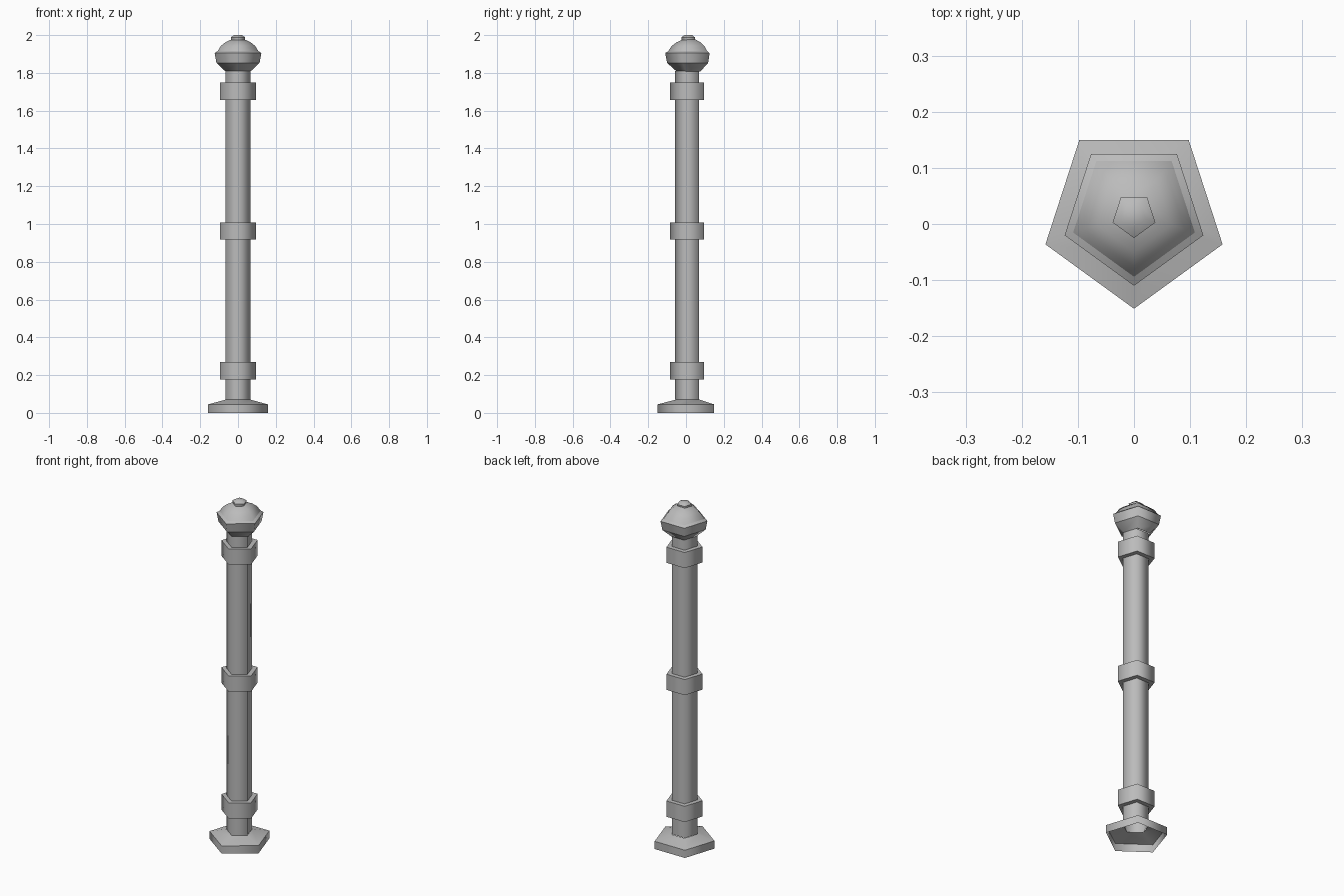
import bpy
import bmesh
import math

SIDES = 5

cube = bpy.data.objects.get("Cube")
if cube:
    bpy.data.objects.remove(cube, do_unlink=True)

# Single grey metal colour
grey = bpy.data.materials.new("grey_metal")
grey.use_nodes = True
colour = (0.5, 0.5, 0.5, 1)
grey.diffuse_color = colour
grey.node_tree.nodes["Principled BSDF"].inputs["Base Color"].default_value = colour


def lathe(name, profile, centre_y=0.015, cap_top=False, soft=()):
    """Five-sided turned part from (radius, height) pairs, point to the front.
    Horizontal rims are sharp unless their index is listed in soft."""
    bm = bmesh.new()
    rings = []
    for radius, z in profile:
        angles = [math.tau * i / SIDES - math.pi / 2 for i in range(SIDES)]
        rings.append([bm.verts.new((radius * math.cos(a),
                                    centre_y + radius * math.sin(a), z))
                      for a in angles])
    for low, high in zip(rings, rings[1:]):
        for i in range(SIDES):
            j = (i + 1) % SIDES
            bm.faces.new((low[i], low[j], high[j], high[i]))
    if cap_top:
        bm.faces.new(rings[-1])
    for face in bm.faces:
        face.smooth = True
    for index, ring in enumerate(rings):
        for i in range(SIDES):
            edge = bm.edges.get((ring[i], ring[(i + 1) % SIDES]))
            edge.smooth = index in soft
    mesh = bpy.data.meshes.new(name)
    bm.to_mesh(mesh)
    bm.free()
    mesh.materials.append(grey)
    obj = bpy.data.objects.new(name, mesh)
    bpy.context.collection.objects.link(obj)
    return obj


SHAFT = 0.07
BAND = 0.1

# Hollow foot and open tube
lathe("base", [(0.166, 0), (0.166, 0.045), (SHAFT, 0.07)])
lathe("shaft", [(SHAFT, 0.07), (SHAFT, 1.81)], 0.012)

# Three collars around the shaft
for name, low, high in (("lower_band", 0.178, 0.27),
                        ("middle_band", 0.917, 1.008),
                        ("upper_band", 1.657, 1.748)):
    lathe(name, [(SHAFT, low), (BAND, low), (BAND, high), (SHAFT, high)])

# Flared finial with a domed top
lathe("finial", [(SHAFT, 1.808), (0.12, 1.853), (0.13, 1.905), (0.114, 1.915),
                 (0.095, 1.943), (0.07, 1.962), (0.03, 1.98)],
      0.02, cap_top=True, soft=(4, 5, 6))

# Small button on the tip
lathe("tip_button", [(0.038, 1.97), (0.04, 1.988), (0.022, 2.0)],
      cap_top=True, soft=(2,))
